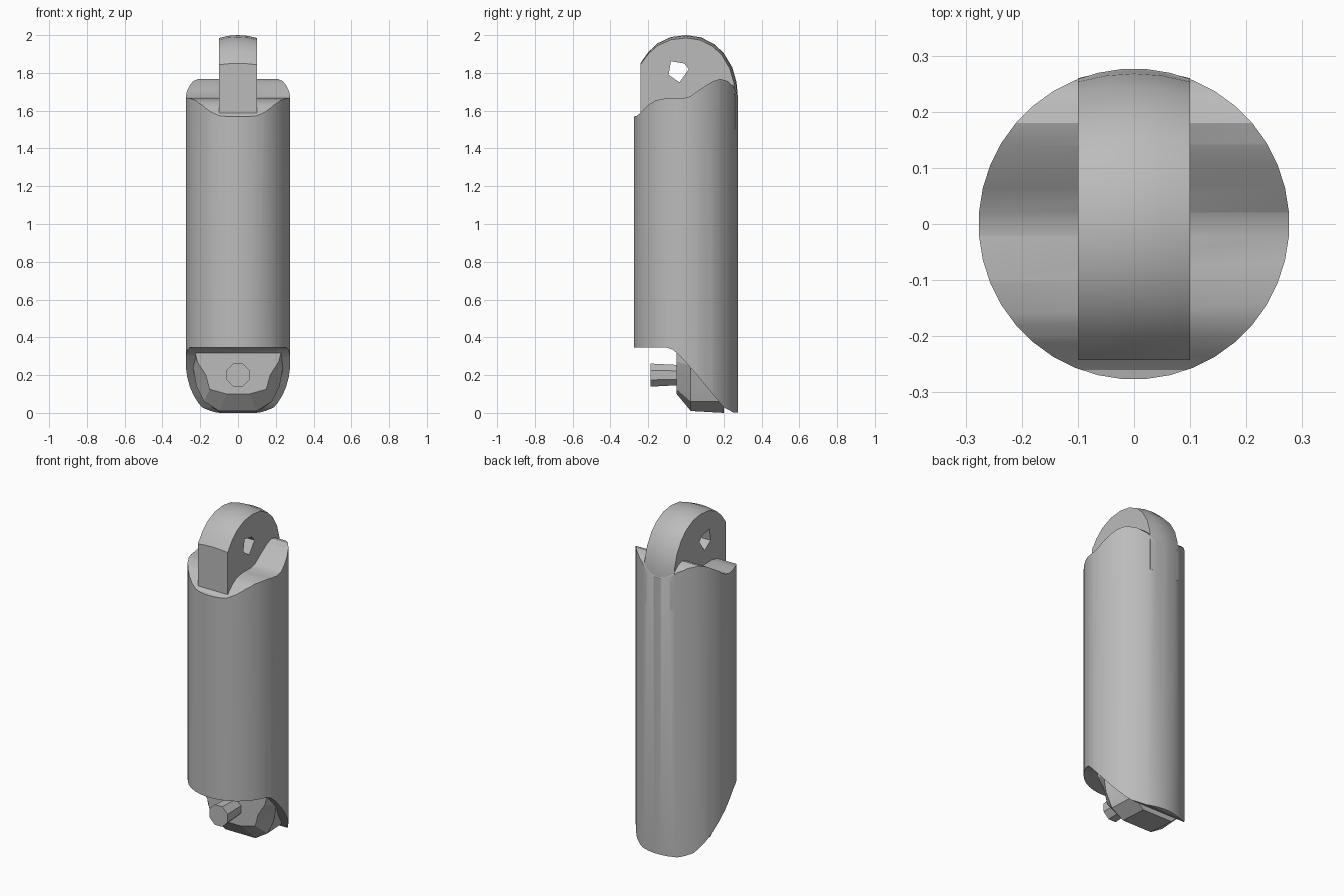
import bpy, bmesh, math

if "Cube" in bpy.data.objects:
    bpy.data.objects.remove(bpy.data.objects["Cube"], do_unlink=True)

RADIUS = 0.277
grey = bpy.data.materials.new("plain_grey")
grey.use_nodes = True
grey.diffuse_color = (0.5, 0.5, 0.5, 1)
grey.node_tree.nodes["Principled BSDF"].inputs["Base Color"].default_value = (0.5, 0.5, 0.5, 1)


def loft(name, rings):
    """Skin a list of equal-length closed rings and cap both ends."""
    bm = bmesh.new()
    rows = [[bm.verts.new(p) for p in ring] for ring in rings]
    n = len(rows[0])
    for a, b in zip(rows, rows[1:]):
        for i in range(n):
            bm.faces.new((a[i], a[(i + 1) % n], b[(i + 1) % n], b[i]))
    bm.faces.new(rows[0])
    bm.faces.new(rows[-1])
    bmesh.ops.recalc_face_normals(bm, faces=bm.faces)
    mesh = bpy.data.meshes.new(name)
    bm.to_mesh(mesh)
    bm.free()
    mesh.materials.append(grey)
    obj = bpy.data.objects.new(name, mesh)
    bpy.context.collection.objects.link(obj)
    return obj


def side_profile(name, points, width):
    """Extrude a (y, z) outline across x."""
    return loft(name, [[(x, y, z) for y, z in points] for x in (-width, width)])


def select(obj):
    bpy.ops.object.select_all(action="DESELECT")
    obj.select_set(True)
    bpy.context.view_layer.objects.active = obj


def boolean(obj, cutter, operation):
    mod = obj.modifiers.new("cut", "BOOLEAN")
    mod.operation, mod.object, mod.solver = operation, cutter, "EXACT"
    select(obj)
    bpy.ops.object.modifier_apply(modifier=mod.name)
    bpy.data.objects.remove(cutter, do_unlink=True)


def smooth(obj, angle=30):
    select(obj)
    bpy.ops.object.shade_smooth_by_angle(angle=math.radians(angle))


def circle(r, y=None, z=None, n=40):
    """Ring standing on z, or facing y when y is given."""
    turns = [2 * math.pi * (i + 0.5) / n for i in range(n)]
    if y is None:
        return [(r * math.cos(t), r * math.sin(t), z) for t in turns]
    return [(r * math.cos(t), y, z + r * math.sin(t)) for t in turns]


# Round body, trimmed by a wavy shoulder, a front notch and a slanted foot
body = loft("body", [circle(RADIUS, z=0), circle(RADIUS, z=1.9)])
outline = [(-0.3, 0.345), (-0.1, 0.345), (-0.07, 0.335), (-0.03, 0.3),
           (0.05, 0.21), (0.14, 0.1), (0.2, 0.03), (0.25, 0.003), (0.3, 0.003),
           (0.3, 1.66), (0.275, 1.68), (0.25, 1.73), (0.22, 1.757), (0.18, 1.768),
           (0.14, 1.755), (0.07, 1.71), (0.02, 1.675), (-0.02, 1.665),
           (-0.1, 1.667), (-0.16, 1.655), (-0.2, 1.63), (-0.24, 1.59),
           (-0.26, 1.572), (-0.3, 1.565)]
boolean(body, side_profile("body_trim", outline, 0.4), "INTERSECT")
smooth(body)

# Upright lug with a slightly crowned rounded top
lug_outline = [(-0.242, 1.5), (-0.242, 1.85), (-0.2, 1.91), (-0.15, 1.957),
               (-0.08, 1.99), (0, 2.0), (0.08, 1.988), (0.15, 1.952),
               (0.2, 1.905), (0.245, 1.83), (0.268, 1.75), (0.275, 1.67), (0.275, 1.5)]


def crown(x):
    k = 1 - 0.055 * (x / 0.1) ** 2
    return [(x, y * k if y > 0 else y, 1.73 + (z - 1.73) * k if z > 1.73 else z)
            for y, z in lug_outline]


lug = loft("lug", [crown(x) for x in (-0.1, -0.05, 0, 0.05, 0.1)])
hole = [(-0.08, 1.862), (-0.01, 1.85), (0.015, 1.82), (-0.035, 1.75), (-0.092, 1.79)]
boolean(lug, side_profile("lug_hole", hole, 0.3), "DIFFERENCE")
smooth(lug)


# Foot block with a flared upper edge and chamfered lower rim
def mirrored(half, y):
    return [(x, y, z) for x, z in half] + [(-x, y, z) for x, z in reversed(half)]


front_half = [(0.235, 0.35), (0.215, 0.27), (0.17, 0.2), (0.15, 0.125), (0.06, 0.1)]
rim_half = [(0.24, 0.35), (0.24, 0.25), (0.22, 0.14), (0.18, 0.06), (0.1, 0.01)]
back_half = [(0.17, 0.35), (0.17, 0.25), (0.17, 0.14), (0.17, 0.06), (0.1, 0)]
foot = loft("foot_block", [mirrored(front_half, -0.05), mirrored(rim_half, 0.025),
                           mirrored(back_half, 0.2)])
smooth(foot, 15)

# Stubby eight-sided pin
loft("pin", [circle(0.066, y=-0.187, z=0.2, n=8), circle(0.055, y=0.02, z=0.2, n=8)])
